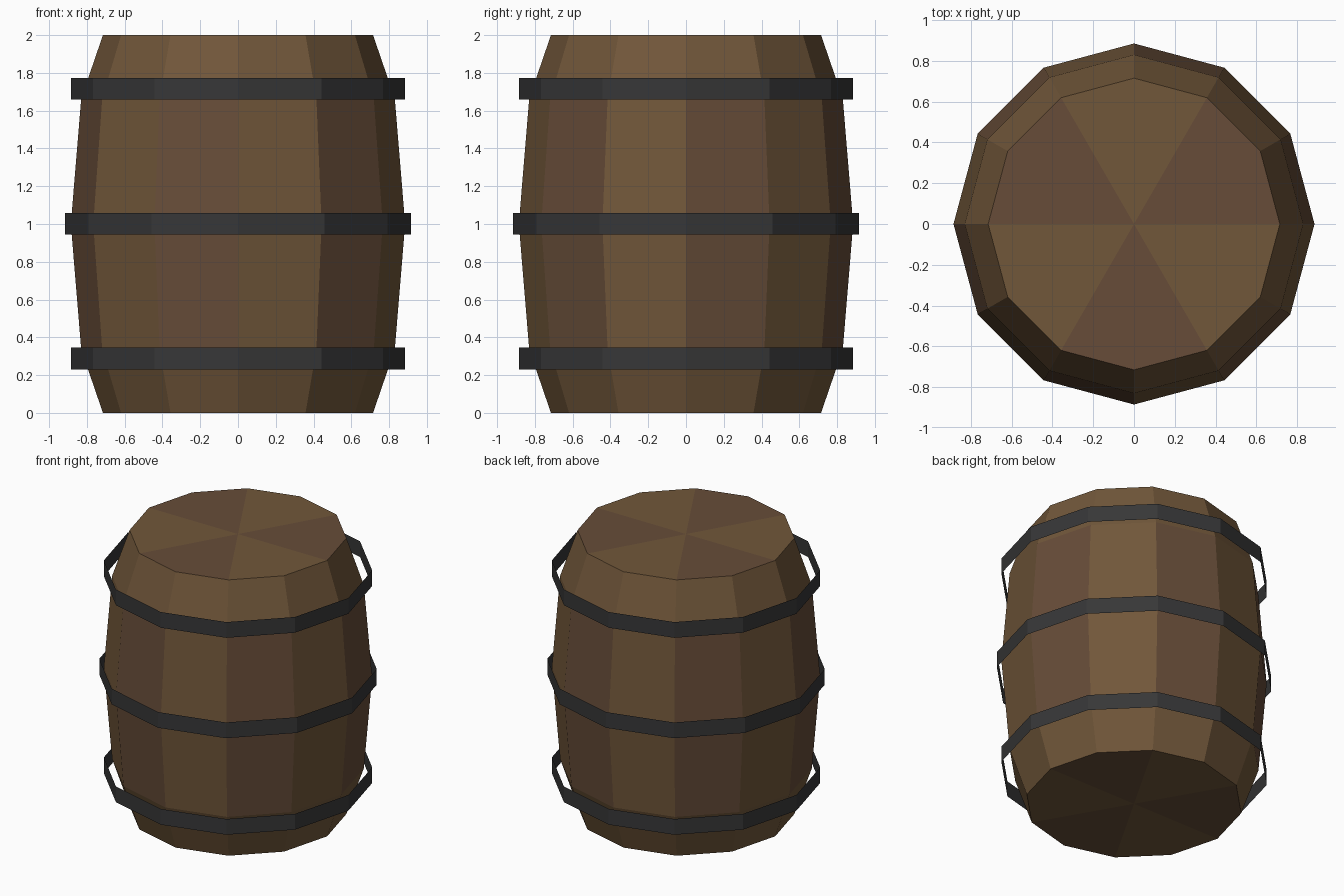
import bpy, bmesh, math

if "Cube" in bpy.data.objects:
    bpy.data.objects.remove(bpy.data.objects["Cube"])

SIDES = 12


def material(name, rgb):
    m = bpy.data.materials.new(name)
    m.diffuse_color = (*rgb, 1)
    m.use_nodes = True
    m.node_tree.nodes["Principled BSDF"].inputs["Base Color"].default_value = m.diffuse_color
    return m


brown = material("brown_wood", (0.165, 0.095, 0.042))
red = material("reddish_wood", (0.135, 0.073, 0.040))
iron = material("dark_iron", (0.038, 0.038, 0.039))


def lathe(name, profile, mats, pick, capped):
    """Sweep (radius, z) points into a 12-sided shell; pick(row, side) gives the material slot."""
    bm = bmesh.new()
    rings = [[bm.verts.new((r * math.cos(k * math.tau / SIDES),
                            r * math.sin(k * math.tau / SIDES), z))
              for k in range(SIDES)] for r, z in profile]
    for row, (low, high) in enumerate(zip(rings, rings[1:])):
        for k in range(SIDES):
            n = (k + 1) % SIDES
            f = bm.faces.new((low[k], low[n], high[n], high[k]))
            f.material_index = pick(row, k)
    if capped:
        # flat ends as triangle fans, tinted in pairs
        for ring, z, flip in ((rings[0], profile[0][1], True),
                              (rings[-1], profile[-1][1], False)):
            centre = bm.verts.new((0, 0, z))
            for k in range(SIDES):
                a, b = ring[k], ring[(k + 1) % SIDES]
                f = bm.faces.new((centre, b, a) if flip else (centre, a, b))
                f.material_index = 1 - (k // 2) % 2
    me = bpy.data.meshes.new(name)
    bm.to_mesh(me)
    bm.free()
    for m in mats:
        me.materials.append(m)
    ob = bpy.data.objects.new(name, me)
    bpy.context.collection.objects.link(ob)
    return ob


# Bulging wooden body, middle staves alternate in tint
lathe("barrel_body",
      [(0.715, 0), (0.83, 0.335), (0.885, 1), (0.83, 1.665), (0.715, 2)],
      [brown, red],
      lambda row, k: 1 - k % 2 if row in (1, 2) else 0, True)

# Thin metal hoops standing slightly off the wood
for name, r, z in (("lower_hoop", 0.885, 0.288),
                   ("middle_hoop", 0.915, 1.002),
                   ("upper_hoop", 0.885, 1.716)):
    lathe(name, [(r, z - 0.057), (r, z + 0.057)], [iron], lambda row, k: 0, False)
